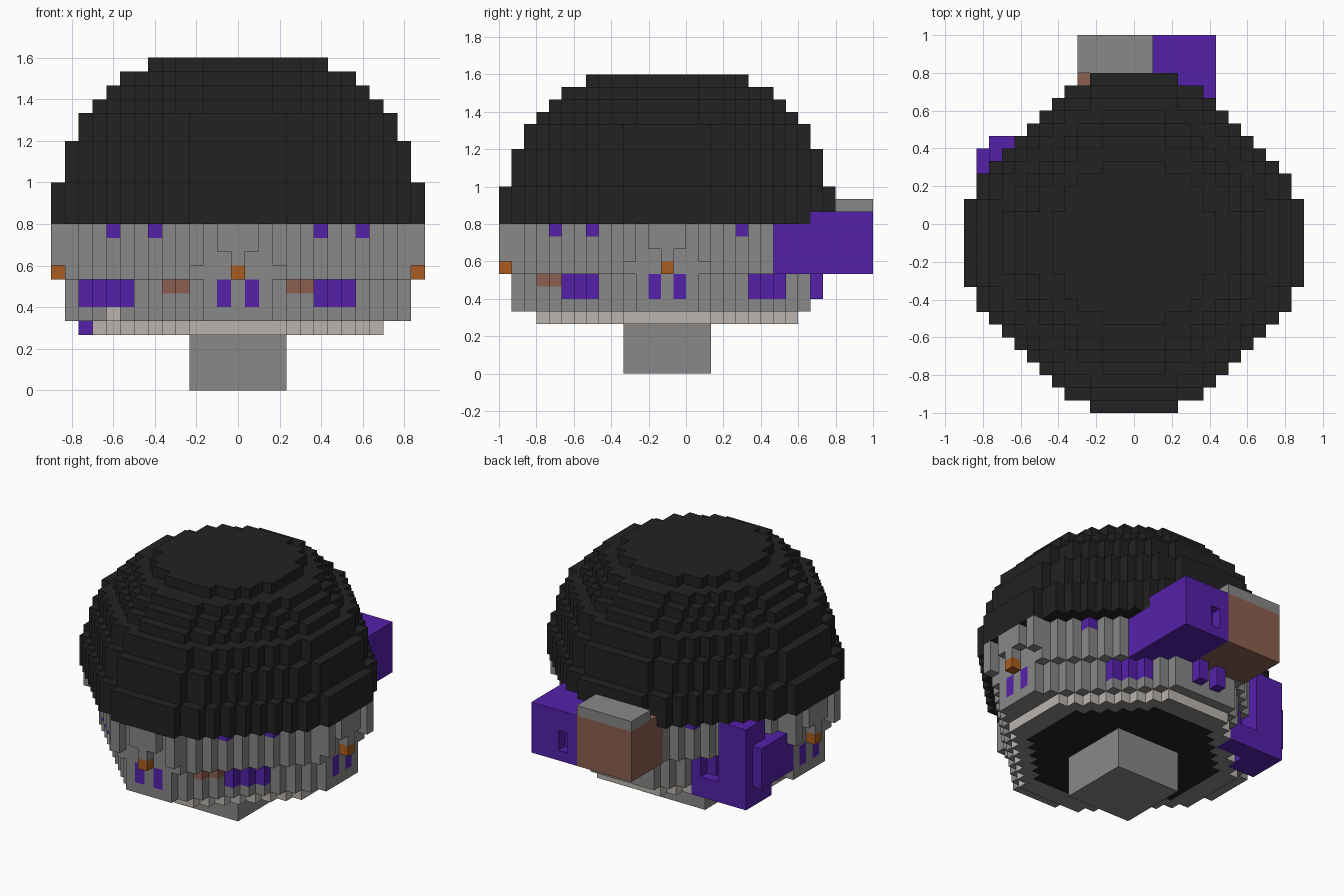
import bpy, bmesh
from mathutils import Vector

cube = bpy.data.objects.get("Cube")
if cube:
    bpy.data.objects.remove(cube, do_unlink=True)

U = 1 / 15            # block size
Y_SHIFT = -0.1        # the round body sits slightly forward

COLOURS = {
    "black": (0.016, 0.016, 0.016),
    "grey": (0.246, 0.246, 0.246),
    "purple": (0.091, 0.015, 0.402),
    "rust": (0.26, 0.115, 0.08),
    "orange": (0.4, 0.107, 0.014),
    "beige": (0.49, 0.456, 0.42),
}
NAMES = list(COLOURS)
MATS = []
for name, rgb in COLOURS.items():
    m = bpy.data.materials.new(name)
    m.use_nodes = True
    m.diffuse_color = (*rgb, 1)
    m.node_tree.nodes["Principled BSDF"].inputs["Base Color"].default_value = (*rgb, 1)
    MATS.append(m)

parts = {}            # part name -> {block: colour}
owner = {}            # block -> part name, later parts replace earlier ones


def add(part, cells, colour):
    store = parts.setdefault(part, {})
    for c in cells:
        if owner.get(c, part) != part:
            parts[owner[c]].pop(c, None)
        owner[c] = part
        store[c] = colour


def box(xs, ys, zs):
    return [(i, j, k) for i in range(xs[0], xs[1] + 1)
            for j in range(ys[0], ys[1] + 1) for k in range(zs[0], zs[1] + 1)]


def octagon(k, r, s, trim=0):
    """One layer of blocks with half width r and diagonal limit s."""
    return [(i, j, k) for i in range(-r, r + 1) for j in range(-r, r + 1)
            if abs(i) + abs(j) + trim * (max(abs(i), abs(j)) == r) <= s]


def turns(i, j, k):
    """The block repeated on all four sides."""
    return [(i, j, k), (-j, i, k), (-i, -j, k), (j, -i, k)]


# Dome
for k, r in enumerate([13] * 3 + [12] * 3 + [11] * 2 + [10, 9, 8, 6], 12):
    add("dome", octagon(k, r, int(1.2 * r + 1.8), 1), "black")

# Lower rim and wall, flatter at the back of the low layers
add("lower_rim", octagon(4, 10, 13), "beige")
for k in range(5, 12):
    s = 14 if k < 8 else 15
    add("wall", [c for c in octagon(k, 12, s) if k > 7 or c[1] < 12], "grey")
add("wall", [(-9, -5, 5)], "beige")

# Painted patches on the slanted corners
for k in (6, 7):
    for sx, sy, lo, hi in ((1, -1, 6, 8), (-1, -1, 8, 11), (1, 1, 5, 7), (-1, 1, 6, 8)):
        add("wall", [(sx * i, sy * (14 - i), k) for i in range(lo, hi + 1)], "purple")
for sx in (-1, 1):
    add("wall", [(sx * 5, -9, 7), (sx * 4, -10, 7)], "rust")
    for sy in (-1, 1):
        add("wall", [(sx * 6, sy * 9, 11), (sx * 9, sy * 6, 11)], "purple")

# Four faces: eyes, nose, brow and side columns
for k in (6, 7):
    for i in (-1, 1):
        add("wall", turns(i, -12, k), "purple")
add("noses", turns(0, -13, 8), "orange")
for k in (9, 10, 11):
    for i in (-3, -1, 0, 1, 3):
        if k > 9 or abs(i) != 1:
            add("brows", turns(i, -13, k), "grey")

# Stem
add("stem", box((-3, 3), (-3, 3), (0, 3)), "grey")

# Back handle with a small slot, and the capped block beside it
slot = box((3, 3), (16, 16), (9, 10))
handle = box((2, 6), (9, 16), (8, 11)) + box((2, 6), (12, 16), (12, 12))
add("back_handle", [c for c in handle if c not in slot], "purple")
add("back_block", box((-4, 1), (12, 16), (8, 12)), "rust")
add("back_block_cap", box((-4, 1), (14, 16), (13, 13)), "grey")

# Side handle
for b in (box((-11, -9), (5, 8), (4, 8)), box((-12, -9), (3, 7), (6, 9)),
          box((-11, -9), (6, 8), (9, 11)), box((-8, -6), (7, 8), (4, 5))):
    add("side_handle", b, "purple")


def face_colour(part, cell, d, colour):
    """The rim is beige on its sides, grey below with a dark middle."""
    if part == "lower_rim" and d.z:
        dark = abs(cell[0]) + abs(cell[1]) <= 11 and max(abs(cell[0]), abs(cell[1])) <= 8
        return "black" if dark else "grey"
    return colour


DIRS = [Vector(d) * s for d in ((1, 0, 0), (0, 1, 0), (0, 0, 1)) for s in (1, -1)]


def build(part, cells):
    bm = bmesh.new()
    corners = {}

    def vert(p):
        key = tuple(round(2 * c) for c in p)
        if key not in corners:
            corners[key] = bm.verts.new((p.x * U, p.y * U + Y_SHIFT, p.z * U))
        return corners[key]

    for cell, colour in cells.items():
        centre = Vector(cell) + Vector((0, 0, 0.5))
        for d in DIRS:
            if tuple(int(a + b) for a, b in zip(cell, d)) in owner:
                continue
            a = Vector((d.y, d.z, d.x))
            b = d.cross(a)
            quad = [centre + (d + a * s + b * t) / 2
                    for s, t in ((1, 1), (-1, 1), (-1, -1), (1, -1))]
            f = bm.faces.new([vert(p) for p in quad])
            f.material_index = NAMES.index(face_colour(part, cell, d, colour))
    mesh = bpy.data.meshes.new(part)
    bm.to_mesh(mesh)
    bm.free()
    for m in MATS:
        mesh.materials.append(m)
    bpy.context.collection.objects.link(bpy.data.objects.new(part, mesh))


for part, cells in parts.items():
    build(part, cells)
